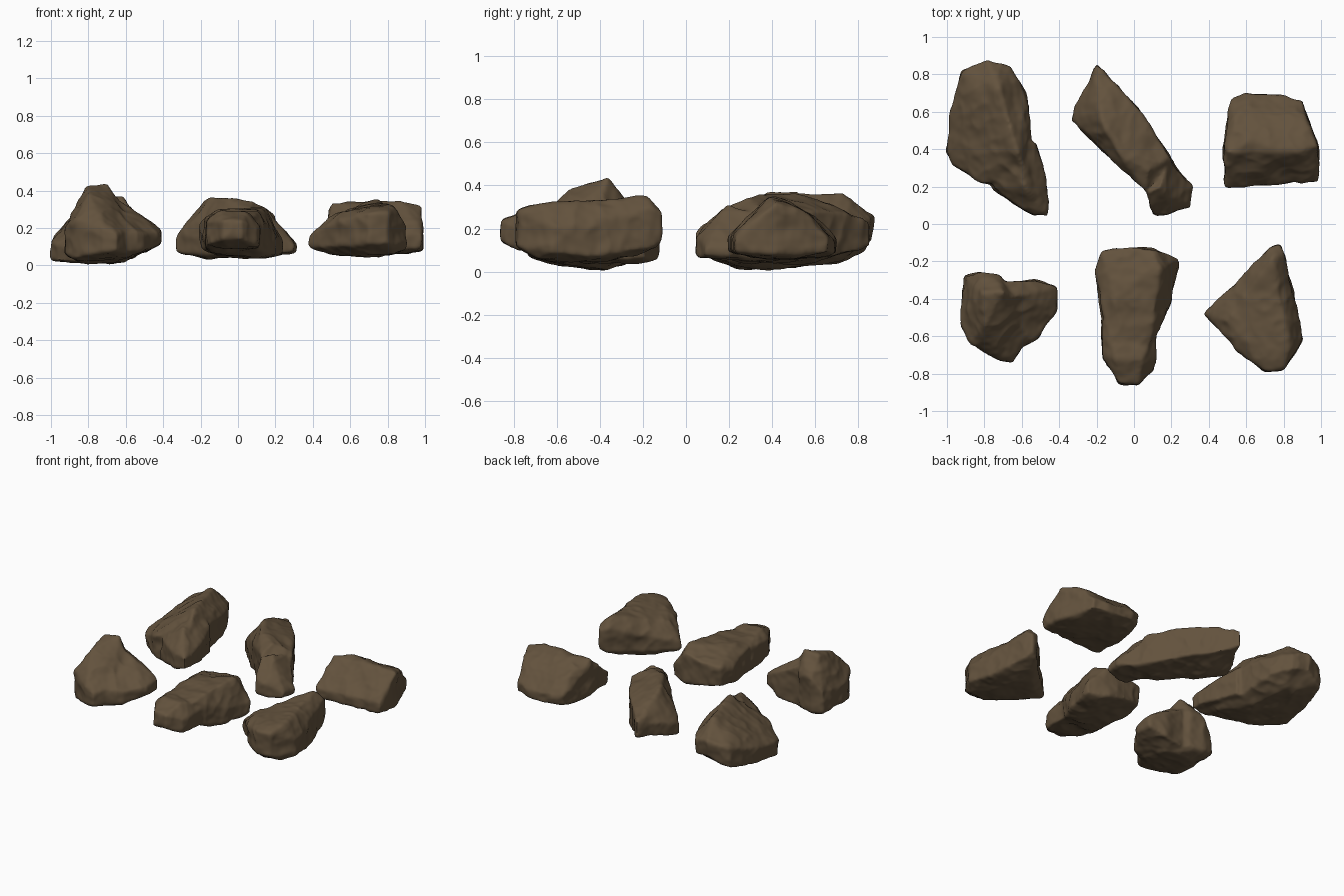
import bpy, bmesh
from mathutils import Vector, noise

default = bpy.data.objects.get("Cube")
if default:
    bpy.data.objects.remove(default, do_unlink=True)

# One earthy stone colour
stone = bpy.data.materials.new("brown_stone")
stone.use_nodes = True
colour = (0.125, 0.085, 0.047, 1)
stone.diffuse_color = colour
shader = stone.node_tree.nodes["Principled BSDF"]
shader.inputs["Base Color"].default_value = colour
shader.inputs["Roughness"].default_value = 0.9


def add_chunk(bm, posts):
    """Convex chunk around upright posts (x, y, bottom, top), in hundredths."""
    verts = []
    for x, y, low, high in posts:
        for z in {low, high}:
            verts.append(bm.verts.new(Vector((x, y, z)) / 100))
    hull = bmesh.ops.convex_hull(bm, input=verts)
    unused = {v for v in hull["geom_interior"] + hull["geom_unused"]
              if isinstance(v, bmesh.types.BMVert)}
    bmesh.ops.delete(bm, geom=list(unused), context="VERTS")


def weather(point, seed):
    """Broad dents, shallow ridges and fine grain of broken stone."""
    p = point + Vector((seed, seed, seed)) * 3.7
    broad = noise.noise(p * 6) * 0.012
    ridges = (0.35 - abs(noise.noise(p * 9 + Vector((5, 2, 8))))) * 0.014
    grain = noise.noise(p * 24) * 0.003
    return broad + ridges + grain


def make_rock(name, seed, chunks):
    bm = bmesh.new()
    for posts in chunks:
        add_chunk(bm, posts)
    bmesh.ops.recalc_face_normals(bm, faces=bm.faces)
    mesh = bpy.data.meshes.new(name)
    bm.to_mesh(mesh)
    bm.free()
    rock = bpy.data.objects.new(name, mesh)
    bpy.context.collection.objects.link(rock)
    bpy.context.view_layer.objects.active = rock
    for other in bpy.context.selected_objects:
        other.select_set(False)
    rock.select_set(True)

    # Fuse the chunks and round their edges a little
    fuse = rock.modifiers.new("fuse", "REMESH")
    fuse.mode = "VOXEL"
    fuse.voxel_size = 0.011
    bpy.ops.object.modifier_apply(modifier=fuse.name)
    soften = rock.modifiers.new("soften", "SMOOTH")
    soften.factor = 0.5
    soften.iterations = 6
    bpy.ops.object.modifier_apply(modifier=soften.name)

    # Weathered surface
    mesh = rock.data
    moved = [v.co + v.normal * weather(v.co, seed) for v in mesh.vertices]
    for vert, co in zip(mesh.vertices, moved):
        co.z = max(co.z, 0)
        vert.co = co
    mesh.materials.clear()
    mesh.materials.append(stone)
    bpy.ops.object.shade_smooth_by_angle(angle=0.8)


# Front row
make_rock("peaked_rock", 1, [
    [(-91, -28, 6, 20), (-83, -26, 5, 29), (-72, -28, 5, 31), (-93, -54, 6, 18),
     (-87, -63, 4, 25), (-72, -73, 8, 20), (-65, -74, 8, 17), (-60, -40, 2, 30),
     (-81, -37, 1, 42), (-70, -36, 1, 44), (-80, -55, 2, 38), (-58, -62, 6, 18)],
    [(-41, -34, 12, 19), (-41, -46, 11, 18), (-54, -30, 6, 25), (-69, -31, 4, 33),
     (-51, -60, 8, 17), (-64, -68, 7, 19), (-75, -50, 2, 32), (-62, -38, 2, 34)],
])
make_rock("tapered_rock", 2, [
    [(-17, -15, 10, 24), (-2, -12, 8, 26), (10, -14, 6, 28), (24, -19, 6, 14),
     (20, -40, 6, 16), (14, -24, 4, 31), (-20, -25, 9, 22), (-17, -46, 9, 26),
     (-10, -40, 5, 30), (11, -45, 4, 30), (9, -64, 9, 27), (-14, -64, 9, 27)],
    [(-17, -52, 9, 25), (-17, -72, 11, 23), (-8, -85, 14, 24), (2, -86, 14, 24),
     (10, -78, 10, 20), (12, -69, 9, 20), (12, -52, 8, 22), (-9, -72, 9, 29),
     (5, -72, 9, 29)],
])
make_rock("pointed_rock", 3, [
    [(78, -11, 14, 27), (73, -13, 11, 29), (80, -16, 11, 30), (74, -19, 9, 35),
     (70, -23, 7, 31), (38, -48, 10, 16), (50, -42, 6, 24), (55, -67, 10, 24),
     (50, -52, 6, 27), (70, -79, 12, 28), (80, -78, 12, 28), (90, -62, 9, 20),
     (87, -45, 7, 21), (74, -50, 4, 32), (70, -70, 6, 30), (83, -68, 6, 31)],
])

# Back row
make_rock("long_rock", 4, [
    [(-92, 82, 8, 22), (-78, 87, 14, 26), (-66, 84, 13, 23), (-58, 70, 11, 24),
     (-55, 46, 6, 24), (-98, 60, 4, 15), (-100, 39, 3, 13), (-97, 32, 2, 12),
     (-82, 22, 2, 18), (-72, 72, 5, 36), (-62, 38, 1, 37), (-84, 70, 4, 30),
     (-54, 20, 4, 27)],
    [(-64, 42, 2, 36), (-52, 44, 6, 24), (-45, 12, 9, 18), (-46, 4, 10, 18),
     (-54, 5, 8, 19), (-76, 19, 4, 19), (-58, 20, 4, 30)],
])
make_rock("slanted_rock", 5, [
    [(-20, 85, 12, 23), (-10, 75, 8, 27), (2, 62, 7, 28), (19, 36, 6, 28),
     (25, 26, 6, 18), (-33, 55, 7, 15), (-32, 62, 8, 16), (-20, 45, 5, 27),
     (-17, 54, 4, 36), (-8, 38, 4, 36), (6, 18, 6, 29), (8, 28, 4, 35),
     (-24, 68, 8, 25)],
    [(19, 35, 6, 26), (31, 20, 7, 11), (30, 9, 7, 11), (21, 8, 6, 18),
     (18, 5, 7, 16), (10, 5, 8, 18), (7, 16, 6, 29), (14, 20, 5, 32)],
])
make_rock("wedge_rock", 6, [
    [(48, 19, 9, 16), (98, 23, 9, 17), (99, 27, 10, 18), (48, 40, 9, 30),
     (50, 38, 7, 33), (98, 42, 8, 32), (88, 39, 6, 34), (60, 44, 6, 34),
     (52, 66, 9, 16), (60, 70, 9, 16), (80, 69, 8, 15), (90, 66, 9, 16),
     (92, 55, 7, 28), (54, 55, 7, 28)],
])
